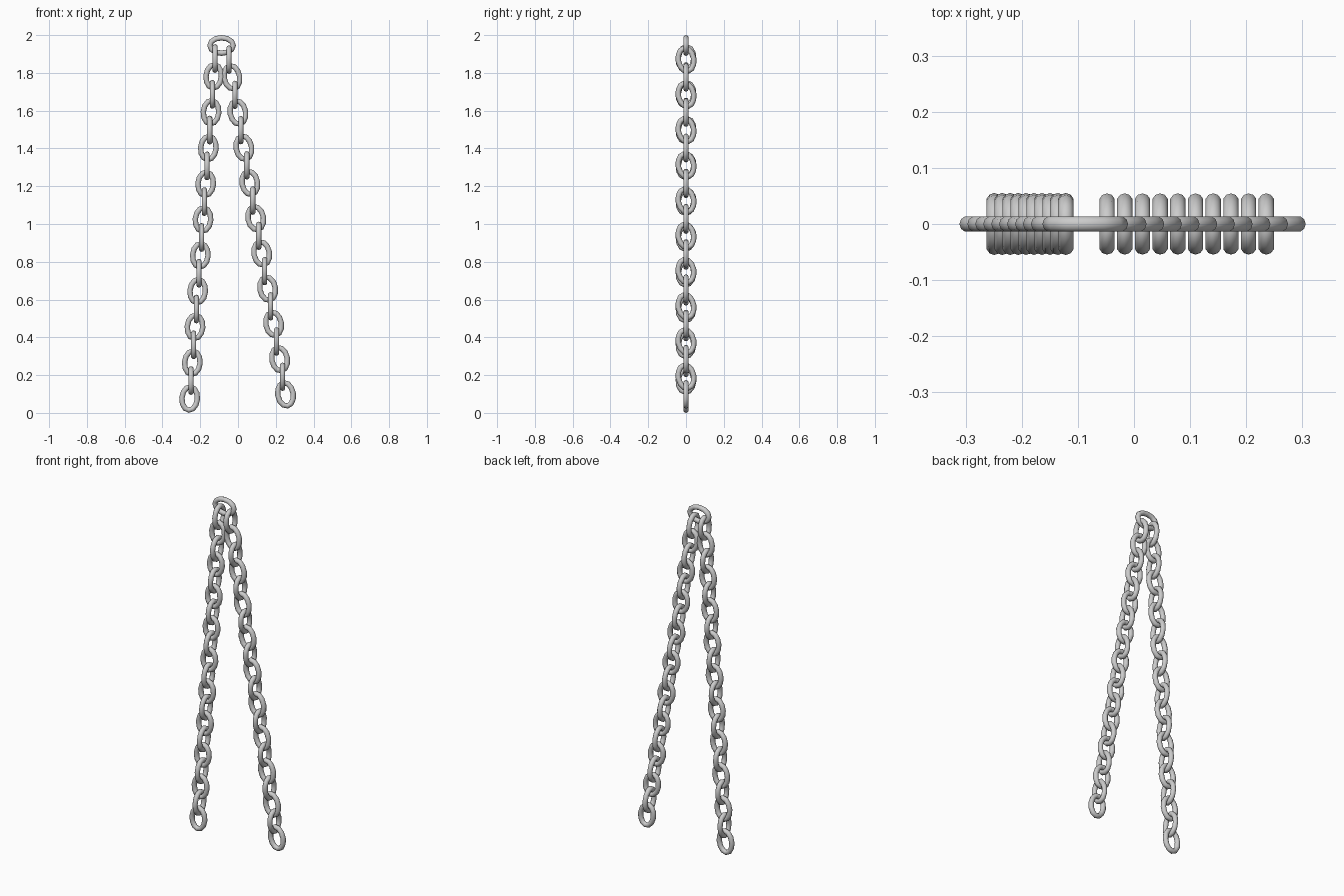
import bpy, bmesh
from math import sin, cos, tau, pi, atan2
from mathutils import Vector, Euler

if "Cube" in bpy.data.objects:
    bpy.data.objects.remove(bpy.data.objects["Cube"])

HALF_LEN, HALF_WID, TUBE = 0.062, 0.041, 0.0143
SEGS, SIDES = 12, 10


# Oval link in the XZ plane, long axis along Z, constant round section
def make_link_mesh():
    bm = bmesh.new()
    rings = []
    for i in range(SEGS):
        a = tau * i / SEGS
        centre = Vector((HALF_WID * cos(a), 0, HALF_LEN * sin(a)))
        out = Vector((cos(a) / HALF_WID, 0, sin(a) / HALF_LEN)).normalized()
        rings.append([bm.verts.new(centre + TUBE * (cos(t) * out + sin(t) * Vector((0, 1, 0))))
                      for t in (tau * j / SIDES for j in range(SIDES))])
    for i in range(SEGS):
        r0, r1 = rings[i], rings[(i + 1) % SEGS]
        for j in range(SIDES):
            k = (j + 1) % SIDES
            bm.faces.new((r0[j], r0[k], r1[k], r1[j])).smooth = True
    bmesh.ops.recalc_face_normals(bm, faces=bm.faces)
    mesh = bpy.data.meshes.new("chain_link")
    bm.to_mesh(mesh)
    bm.free()
    return mesh


link_mesh = make_link_mesh()


def add_link(name, pos, tilt, twist=0.0):
    ob = bpy.data.objects.new(name, link_mesh)
    ob.location = pos
    ob.rotation_euler = Euler((0, tilt, twist))
    bpy.context.collection.objects.link(ob)


# Straight strand of links, each turned a quarter from the last
def add_strand(name, top, bottom, count=20):
    top, bottom = Vector(top), Vector(bottom)
    d = top - bottom
    tilt = atan2(d.x, d.z)
    for i in range(count):
        add_link(f"{name}_link_{i + 1:02d}", top.lerp(bottom, i / (count - 1)),
                 tilt, pi / 2 if i % 2 == 0 else 0)


# Top link lies sideways and carries both strands
add_link("top_link", (-0.087, 0, 1.945), pi / 2)
add_strand("left_strand", (-0.1215, 0, 1.876), (-0.256, 0, 0.0763))
add_strand("right_strand", (-0.048, 0, 1.870), (0.2515, 0, 0.098))
